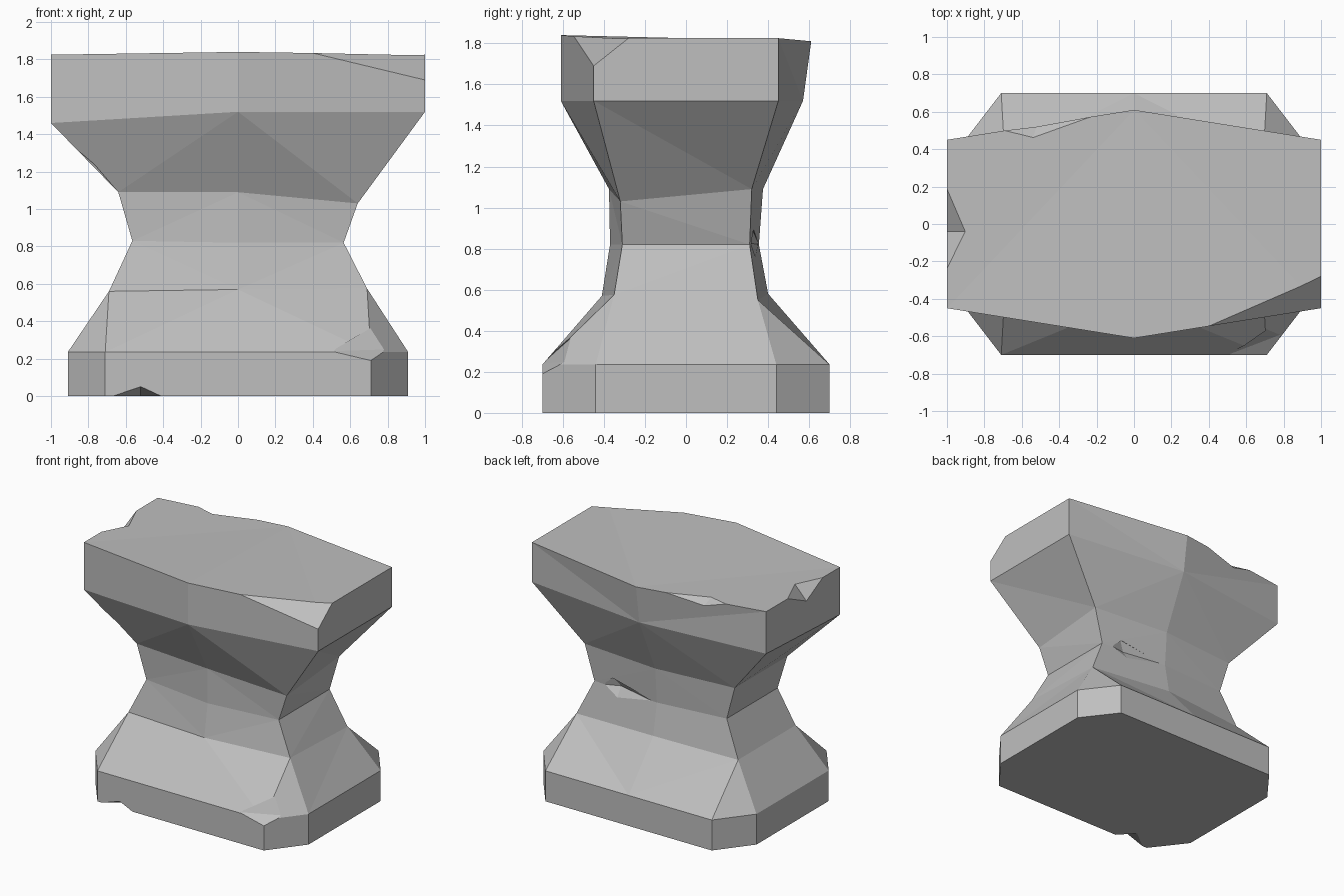
import bpy
import bmesh

if "Cube" in bpy.data.objects:
    bpy.data.objects.remove(bpy.data.objects["Cube"], do_unlink=True)

stone = bpy.data.materials.new("grey stone")
stone.use_nodes = True
colour = (0.52, 0.52, 0.52, 1)
stone.diffuse_color = colour
stone.node_tree.nodes["Principled BSDF"].inputs["Base Color"].default_value = colour


def base_ring(z):
    """Octagon with a midpoint on the front and back edges."""
    half = [(0, -0.7), (0.71, -0.7), (0.91, -0.44), (0.91, 0.44), (0.71, 0.7)]
    return [(x, y, z) for x, y in half] + [(-x, -y, z) for x, y in half]


def hex_ring(x, y, front, back, heights):
    """Hexagon whose four corners are doubled to match the base ring."""
    fm, fr, br, bm, bl, fl = heights
    return [(0, -front, fm), (x, -y, fr), (x, -y, fr), (x, y, br), (x, y, br),
            (0, back, bm), (-x, y, bl), (-x, y, bl), (-x, -y, fl), (-x, -y, fl)]


def add_object(name, bm):
    bmesh.ops.recalc_face_normals(bm, faces=bm.faces)
    mesh = bpy.data.meshes.new(name)
    bm.to_mesh(mesh)
    bm.free()
    mesh.materials.append(stone)
    obj = bpy.data.objects.new(name, mesh)
    bpy.context.scene.collection.objects.link(obj)
    return obj


# Pedestal body: rings from the floor to the slab top
rings = [
    base_ring(0),
    base_ring(0.235),
    hex_ring(0.69, 0.35, 0.41, 0.40, (0.57, 0.575, 0.55, 0.58, 0.56, 0.56)),
    hex_ring(0.565, 0.31, 0.37, 0.355, (0.82, 0.82, 0.82, 0.82, 0.83, 0.83)),
    hex_ring(0.64, 0.32, 0.375, 0.375, (1.09, 1.03, 1.09, 1.09, 1.09, 1.09)),
    hex_ring(1, 0.45, 0.61, 0.57, (1.52, 1.52, 1.52, 1.52, 1.5, 1.46)),
    hex_ring(1, 0.45, 0.61, 0.61, (1.84, 1.825, 1.825, 1.81, 1.825, 1.825)),
]
bm = bmesh.new()
loops = [[bm.verts.new(p) for p in ring] for ring in rings]
for low, high in zip(loops, loops[1:]):
    for i in range(len(low)):
        j = (i + 1) % len(low)
        bm.faces.new((low[i], low[j], high[j], high[i]))
bm.faces.new(loops[0][::-1])
bm.faces.new(loops[-1])
bmesh.ops.remove_doubles(bm, verts=bm.verts, dist=0.0001)
bmesh.ops.triangulate(bm, faces=bm.faces)
body = add_object("stone_pedestal", bm)

# Chipped stone: each chip is the hull of its cut corners and an outer point
chips = {
    "slab_corner_chip": [(0.4, -0.546, 1.834), (1, -0.45, 1.69), (1, -0.28, 1.825),
                         (1.1, -0.65, 1.95)],
    "slab_back_chip": [(-0.7, 0.5, 1.822), (-0.22, 0.575, 1.815), (-0.54, 0.46, 1.82),
                       (-0.52, 0.525, 1.765), (-0.5, 0.65, 1.95)],
    "slab_side_chip": [(-1, 0.19, 1.826), (-1, -0.24, 1.826), (-0.9, -0.04, 1.826),
                       (-1, -0.04, 1.72), (-1.1, -0.04, 1.95)],
    "base_corner_chip": [(0.71, -0.7, 0.19), (0.8, -0.585, 0.25), (0.71, -0.56, 0.365),
                         (0.5, -0.7, 0.24), (0.85, -0.8, 0.42)],
    "base_foot_chip": [(-0.71, -0.71, -0.01), (-0.38, -0.71, -0.01),
                       (-0.52, -0.71, 0.055), (-0.52, -0.56, -0.01)],
    "neck_chip": [(-0.88, -0.4, 1.34), (-0.64, -0.32, 1.09), (-0.72, -0.3, 1.26),
                  (-0.77, -0.38, 1.235), (-0.9, -0.5, 1.15)],
    "waist_chip": [(0.48, 0.32, 0.82), (0.03, 0.355, 0.82), (0.4, 0.32, 0.9),
                   (0.35, 0.345, 0.75), (0.35, 0.29, 0.83), (0.35, 0.42, 0.83)],
}
for name, points in chips.items():
    bm = bmesh.new()
    for p in points:
        bm.verts.new(p)
    hull = bmesh.ops.convex_hull(bm, input=bm.verts)
    loose = [v for v in bm.verts if not v.link_faces]
    bmesh.ops.delete(bm, geom=loose, context="VERTS")
    cutter = add_object(name, bm)
    cutter.hide_render = True
    cutter.hide_viewport = True
    cut = body.modifiers.new(name, "BOOLEAN")
    cut.operation = "DIFFERENCE"
    cut.solver = "EXACT"
    cut.object = cutter

# Bake the cuts and drop the cutters
bpy.context.view_layer.update()
depsgraph = bpy.context.evaluated_depsgraph_get()
baked = bpy.data.meshes.new_from_object(body.evaluated_get(depsgraph))
body.modifiers.clear()
body.data = baked
for name in chips:
    bpy.data.objects.remove(bpy.data.objects[name], do_unlink=True)
